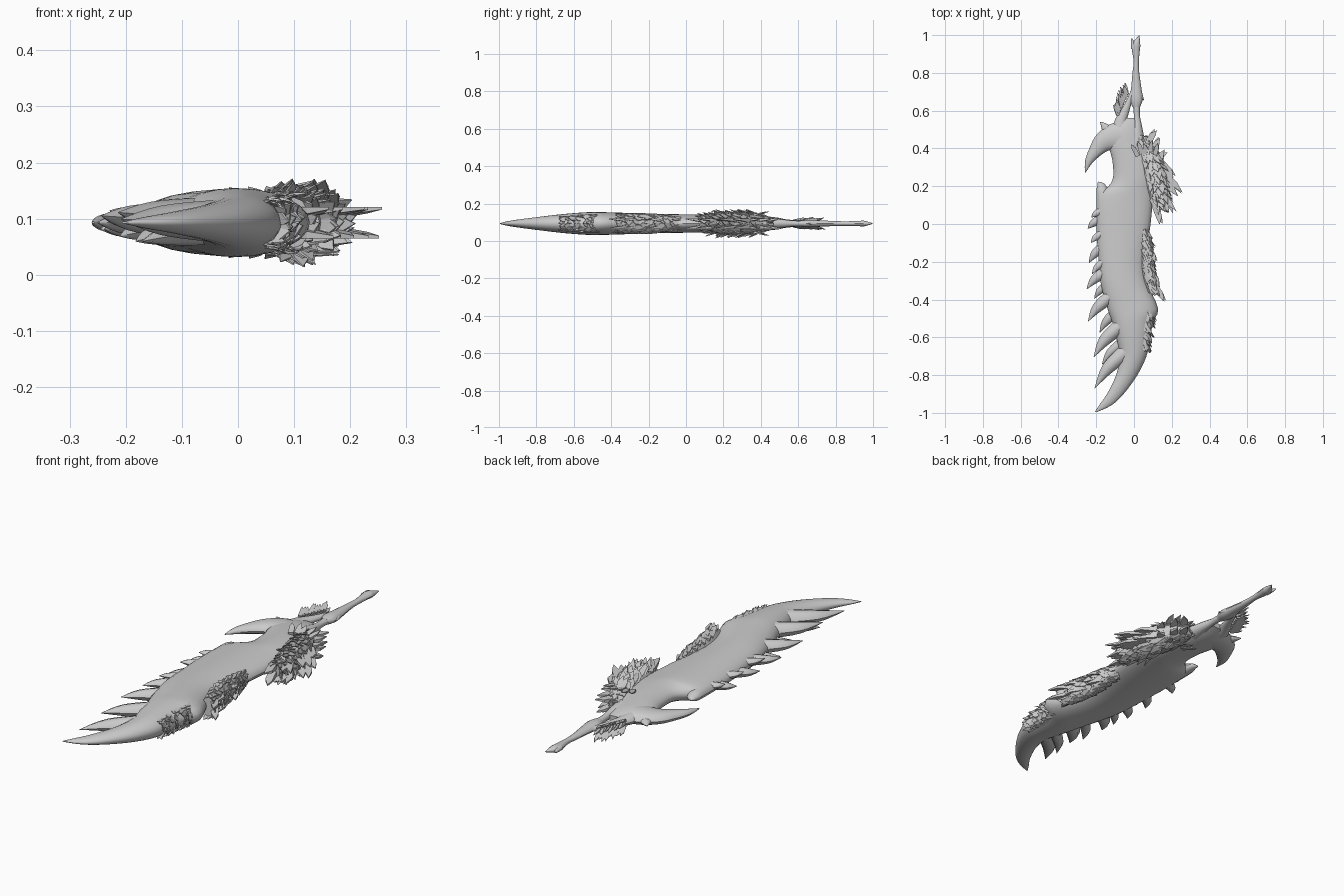
import bpy, bmesh, math, random
from mathutils import Vector
from mathutils.geometry import interpolate_bezier

if "Cube" in bpy.data.objects:
    bpy.data.objects.remove(bpy.data.objects["Cube"])

random.seed(4)
ZC = 0.093  # mid-plane height
bone = bpy.data.materials.new("bone grey")
bone.diffuse_color = (0.6, 0.6, 0.6, 1)
bone.use_nodes = True
bone.node_tree.nodes["Principled BSDF"].inputs["Base Color"].default_value = bone.diffuse_color


def finish(bm, name, angle=40):
    bmesh.ops.recalc_face_normals(bm, faces=bm.faces)
    me = bpy.data.meshes.new(name)
    bm.to_mesh(me)
    bm.free()
    me.materials.append(bone)
    ob = bpy.data.objects.new(name, me)
    bpy.context.collection.objects.link(ob)
    bpy.ops.object.select_all(action='DESELECT')
    ob.select_set(True)
    bpy.context.view_layer.objects.active = ob
    if angle:
        bpy.ops.object.shade_smooth_by_angle(angle=math.radians(angle))
    return ob


def spline(pts, steps):
    """Smooth interpolation through control tuples of any length."""
    out = []
    for i in range(len(pts) - 1):
        p0, p1, p2, p3 = pts[max(i - 1, 0)], pts[i], pts[i + 1], pts[min(i + 2, len(pts) - 1)]
        for s in range(steps):
            t = s / steps
            out.append([0.5 * (2 * b + (c - a) * t + (2 * a - 5 * b + 4 * c - d) * t * t
                        + (3 * b - a - 3 * c + d) * t ** 3) for a, b, c, d in zip(p0, p1, p2, p3)])
    return out + [list(pts[-1])]


def tube(bm, pts, sides=12, steps=4, straight=False):
    """Skin a path of (x, y, z, half width, half height) with elliptical rings."""
    path = spline(pts, steps)
    rings = []
    for i, (x, y, z, w, h) in enumerate(path):
        a, b = path[max(i - 1, 0)], path[min(i + 1, len(path) - 1)]
        tan = Vector((b[0] - a[0], b[1] - a[1], 0)).normalized()
        side = Vector((1, 0, 0)) if straight else Vector((-tan.y, tan.x, 0))
        w, h = max(w, 0.001), max(h, 0.001)
        rings.append([bm.verts.new(Vector((x, y, z)) + side * w * math.cos(k * math.tau / sides)
                      + Vector((0, 0, h * math.sin(k * math.tau / sides)))) for k in range(sides)])
    for r, q in zip(rings, rings[1:]):
        for k in range(sides):
            j = (k + 1) % sides
            bm.faces.new((r[k], r[j], q[j], q[k]))
    bm.faces.new(rings[0])
    bm.faces.new(rings[-1])


def tube_part(name, pts, **kw):
    bm = bmesh.new()
    tube(bm, pts, **kw)
    return finish(bm, name)


def shard(bm, p, d, n, length, width, thick):
    """Flat pointed scale at p, pointing along d, facing n."""
    d = d.normalized()
    s = d.cross(n).normalized()
    n = s.cross(d)
    skew = random.uniform(-0.4, 0.4) * width
    prof = [(0, -.5), (0, .5), (.6, .45), (1, 0), (.65, -.5)]
    top, bot = [], []
    for u, v in prof:
        q = p + d * u * length + s * (v * width + (skew if u == 1 else 0))
        t = thick * (1 - 0.8 * u)
        top.append(bm.verts.new(q + n * t))
        bot.append(bm.verts.new(q - n * t))
    bm.faces.new(top)
    bm.faces.new(bot[::-1])
    for k in range(5):
        j = (k + 1) % 5
        bm.faces.new((top[k], bot[k], bot[j], top[j]))


# Blade: stations of y, left edge, right edge, half thickness
blade = [(0.56, -.08, .02, .012), (0.50, -.13, .035, .03), (0.42, -.135, .06, .038), (0.34, -.115, .09, .043),
         (0.25, -.11, .10, .046), (0.20, -.135, .10, .047), (0.15, -.19, .10, .048), (0.0, -.20, .088, .049),
         (-.2, -.187, .06, .053), (-.32, -.175, .075, .057), (-.45, -.14, .128, .061), (-.52, -.115, .10, .061),
         (-.62, -.09, .082, .054), (-.7, -.075, .066, .046), (-.8, -.095, .018, .034), (-.9, -.143, -.055, .021),
         (-.96, -.185, -.12, .011), (-.995, -.207, -.196, .002)]
tube_part("blade", [((l + r) / 2, y, ZC, (r - l) / 2, h) for y, l, r, h in blade],
          sides=24, steps=3, straight=True)

# Pointed shoulder at the top of the cutting edge
tube_part("blade_shoulder", [(-.15, .08, ZC, .05, .03), (-.165, .16, ZC, .035, .025),
                             (-.175, .2, ZC, .024, .015), (-.19, .222, ZC, .003, .003)])

# Guard hook sweeping back toward the blade
tube_part("guard_hook", [(-.03, .46, ZC, .08, .034), (-.1, .46, ZC, .075, .033), (-.16, .435, ZC, .055, .028),
                         (-.205, .385, ZC, .036, .022), (-.24, .33, ZC, .02, .014), (-.258, .272, ZC, .002, .002)])
tube_part("guard_horn", [(-.12, .47, ZC, .04, .02), (-.155, .515, ZC, .02, .012), (-.178, .54, ZC, .002, .002)])

# Grip with two struts around a gap, and a pommel
tube_part("grip", [(.012, .62, ZC, .02, .016), (.012, .66, ZC, .034, .02), (.012, .72, ZC, .027, .017),
                   (.01, .8, ZC, .018, .013), (.012, .86, ZC, .014, .012), (.01, .92, ZC, .021, .014),
                   (.012, .95, ZC, .022, .015), (.02, .975, ZC, .012, .009), (.026, .998, ZC, .002, .002)])
tube_part("grip_spur", [(.02, .72, ZC, .015, .012), (.035, .68, ZC, .012, .01), (.053, .655, ZC, .001, .001)])
tube_part("pommel_spur", [(.0, .93, ZC, .016, .012), (-.008, .965, ZC, .008, .008), (-.012, .985, ZC, .001, .001)])
tube_part("right_strut", [(.01, .44, ZC, .05, .032), (.018, .52, ZC, .024, .022),
                          (.015, .58, ZC, .016, .015), (.012, .66, ZC, .022, .016)])
tube_part("left_strut", [(-.07, .46, ZC, .06, .032), (-.07, .54, ZC, .034, .022), (-.042, .61, ZC, .02, .015),
                         (-.018, .67, ZC, .014, .012), (.008, .74, ZC, .01, .01)])

# Claw-like teeth along the cutting edge: root x, y, tip x, y, width, height offset
teeth = [(-.17, .07, -.225, .035, .022, .01), (-.17, .03, -.245, -.025, .026, -.008),
         (-.17, -.05, -.228, -.1, .022, .014), (-.165, -.12, -.238, -.205, .028, -.008),
         (-.16, -.2, -.222, -.265, .022, .014), (-.15, -.25, -.25, -.345, .03, 0),
         (-.14, -.32, -.21, -.395, .024, -.016), (-.12, -.38, -.243, -.515, .036, .008),
         (-.1, -.47, -.182, -.575, .028, -.022), (-.06, -.53, -.213, -.705, .042, .012),
         (-.05, -.62, -.17, -.745, .03, -.022), (-.02, -.66, -.208, -.87, .044, .004)]
bm = bmesh.new()
for rx, ry, tx, ty, w, dz in teeth:
    mx, my = rx + (tx - rx) * .62, ry + (ty - ry) * .48
    tube(bm, [(rx, ry, ZC + dz * .6, w, w * .9), (mx, my, ZC + dz, w * .75, w * .6),
              (tx, ty, ZC + dz * 1.5, .001, .001)], sides=8, steps=4)
finish(bm, "edge_teeth", 50)


def scale_patch(name, pts, rows, cols, length, width, flare, spread):
    """Lump on the spine covered on its outer half by overlapping scales."""
    bm = bmesh.new()
    tube(bm, pts, sides=12, steps=4)
    path = spline(pts, 12)
    for i in range(rows):
        for j in range(cols):
            k = int((i + random.uniform(.1, .9)) / rows * (len(path) - 1))
            x, y, z, w, h = path[k]
            a = math.radians(spread) * (2 * (j + random.uniform(.2, .8)) / cols - 1)
            p = Vector((x + w * math.cos(a), y, z + h * math.sin(a)))
            n = Vector((math.cos(a) / w, 0, math.sin(a) / h)).normalized()
            d = Vector((.38 + random.uniform(-.15, .15), -.9, 0)) + n * random.uniform(.3, 1) * flare
            shard(bm, p - d * length * .35, d, n, length * random.uniform(.75, 1.2),
                  width * random.uniform(.8, 1.2), .005)
    finish(bm, name, 0)


# Scale patches along the spine
scale_patch("shoulder_scales", [(.05, .44, ZC, .03, .03), (.075, .38, ZC, .05, .05), (.1, .28, ZC, .062, .056),
                                (.12, .18, ZC, .055, .05), (.12, .1, ZC, .025, .03)],
            13, 15, .08, .028, .5, 125)
scale_patch("middle_scales", [(.06, -.05, ZC, .02, .03), (.065, -.15, ZC, .03, .045), (.075, -.26, ZC, .035, .05),
                              (.1, -.36, ZC, .03, .045)], 10, 10, .06, .024, .22, 115)
scale_patch("lower_scales", [(.07, -.47, ZC, .03, .045), (.058, -.56, ZC, .03, .042), (.05, -.66, ZC, .024, .035)],
            7, 8, .05, .022, .15, 100)

# Long spikes fringing the spine: root x, y, tip x, y
spikes = [(.14, .33, .215, .25), (.15, .28, .255, .165), (.14, .24, .235, .15), (.13, .2, .215, .06),
          (.13, .16, .185, .06), (.11, .1, .145, .0), (.09, -.3, .165, -.41), (.08, -.24, .14, -.33),
          (.07, -.12, .115, -.2), (.07, .42, .115, .5), (.09, .38, .14, .455), (.11, .33, .17, .385)]
bm = bmesh.new()
for rx, ry, tx, ty in spikes:
    for dz in (-.016, .016):
        d = Vector((tx - rx, ty - ry, dz * .6))
        shard(bm, Vector((rx, ry, ZC + dz)), d, Vector((0, 0, 1)), d.length, .034, .012)
finish(bm, "spine_spikes", 0)

# Short barbs at the root of the grip and beside the spine
bm = bmesh.new()
for i in range(9):
    t = i / 8
    for dz in (-.014, 0, .014):
        p = Vector((-.085 + .05 * t, .575 + .11 * t, ZC + dz))
        shard(bm, p, Vector((-.25 + random.uniform(-.2, .1), .9, dz * 18)), Vector((.3, 0, 1 if dz >= 0 else -1)),
              random.uniform(.05, .075), .016, .005)
for s in (-1, 1):
    for i in range(5):
        p = Vector((.02 + .022 * i, .36 + .012 * (i % 2), ZC + s * .044))
        shard(bm, p, Vector((-.45 + .18 * i, .9, s * .25)), Vector((0, 0, s)), .075, .024, .006)
finish(bm, "barbs", 0)
